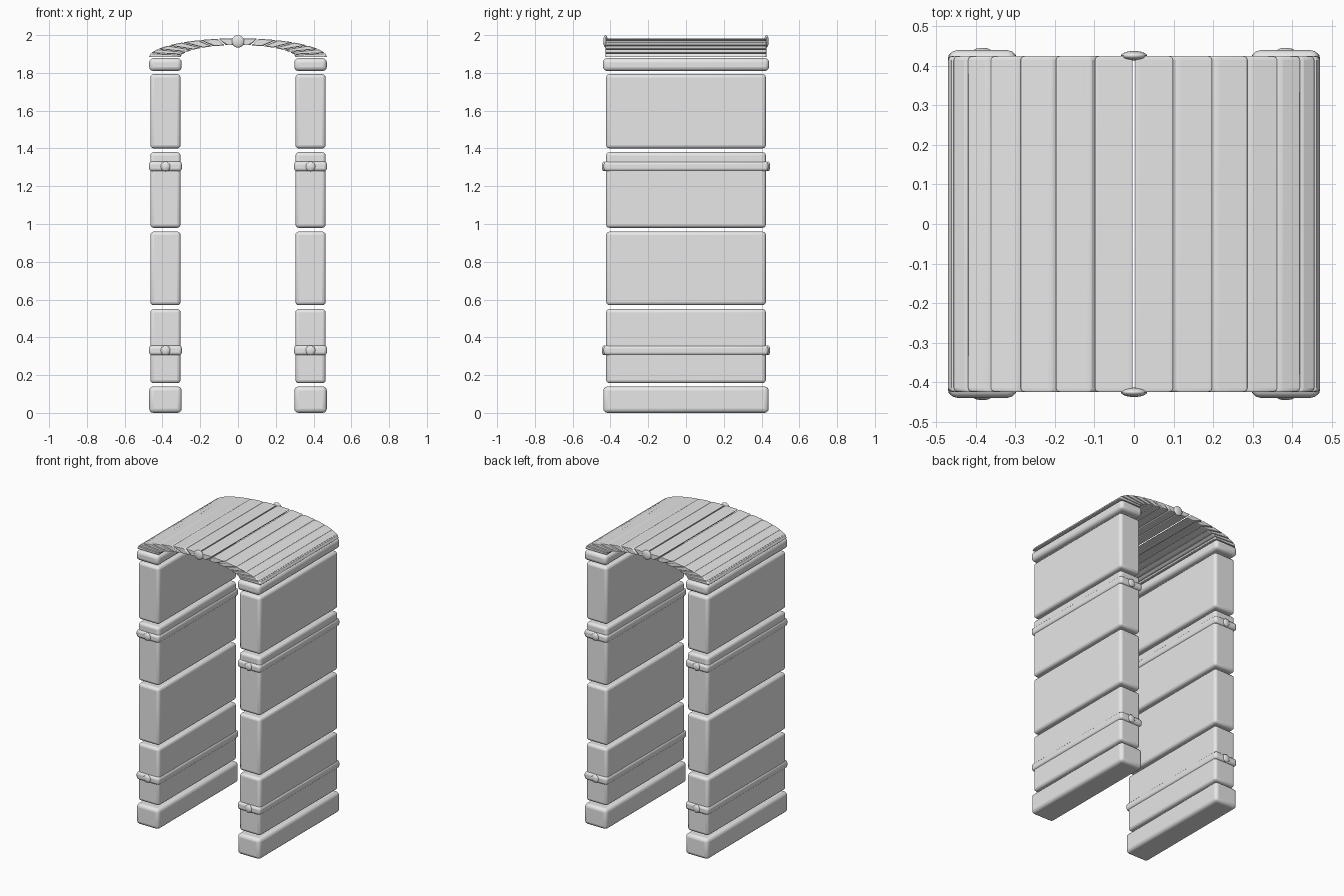
import bpy, bmesh, math

cube = bpy.data.objects.get("Cube")
if cube:
    bpy.data.objects.remove(cube, do_unlink=True)

stone = bpy.data.materials.new("grey stone")
stone.use_nodes = True
GREY = (0.8, 0.8, 0.8, 1)
stone.diffuse_color = GREY
stone.node_tree.nodes["Principled BSDF"].inputs["Base Color"].default_value = GREY


def finish(name, bm, bevel=0.0):
    bmesh.ops.recalc_face_normals(bm, faces=bm.faces)
    mesh = bpy.data.meshes.new(name)
    bm.to_mesh(mesh)
    bm.free()
    mesh.materials.append(stone)
    obj = bpy.data.objects.new(name, mesh)
    bpy.context.collection.objects.link(obj)
    bpy.ops.object.select_all(action="DESELECT")
    obj.select_set(True)
    bpy.context.view_layer.objects.active = obj
    if bevel:
        mod = obj.modifiers.new("rounded edges", "BEVEL")
        mod.width = bevel
        mod.segments = 3
    bpy.ops.object.shade_smooth_by_angle(angle=math.radians(35))
    return obj


def slab(name, x, width, depth, bottom, top, bevel):
    bm = bmesh.new()
    bmesh.ops.create_cube(bm, size=1)
    bmesh.ops.scale(bm, vec=(width, depth, top - bottom), verts=bm.verts)
    obj = finish(name, bm, bevel)
    obj.location = (x, 0, (bottom + top) / 2)
    return obj


def stud(name, x, y, z, radius, depth):
    bm = bmesh.new()
    bmesh.ops.create_uvsphere(bm, u_segments=20, v_segments=12, radius=radius)
    bmesh.ops.scale(bm, vec=(1, depth / radius, 1), verts=bm.verts)
    obj = finish(name, bm)
    obj.location = (x, y, z)
    return obj


# Two pillars of stacked blocks, with bands and studs
BLOCKS = [(0.157, 0.55), (0.57, 0.96), (0.98, 1.38), (1.40, 1.793)]
BANDS = {"lower": 0.331, "upper": 1.305}
for side, sign in (("left", 1), ("right", -1)):
    x = 0.384 * sign
    slab(f"{side}_base", x, 0.172, 0.876, 0, 0.14, 0.022)
    for i, (bottom, top) in enumerate(BLOCKS):
        slab(f"{side}_block_{i + 1}", x, 0.16, 0.846, bottom, top, 0.018)
    slab(f"{side}_cap", x, 0.172, 0.88, 1.81, 1.878, 0.022)
    for level, z in BANDS.items():
        slab(f"{side}_{level}_band", x, 0.174, 0.872, z - 0.026, z + 0.026, 0.016)
        for end, y in (("front", -0.434), ("back", 0.434)):
            stud(f"{side}_{level}_{end}_stud", x, y, z, 0.026, 0.012)

# Flattened arch of wedge stones, rounded before it is flattened
INNER, OUTER, COUNT, DEPTH = 0.305, 0.472, 14, 0.85
GAP = 0.004
for i in range(COUNT):
    start, end = math.pi * i / COUNT, math.pi * (i + 1) / COUNT
    bm = bmesh.new()
    ring = []
    for angle, shift in ((start, GAP), (end, -GAP)):
        pair = [(r * math.cos(angle) - shift * math.sin(angle),
                 r * math.sin(angle) + shift * math.cos(angle))
                for r in (INNER, OUTER)]
        ring += pair if shift > 0 else pair[::-1]
    face = bm.faces.new([bm.verts.new((px, -DEPTH / 2, pz)) for px, pz in ring])
    extruded = bmesh.ops.extrude_face_region(bm, geom=[face])["geom"]
    bmesh.ops.translate(bm, vec=(0, DEPTH, 0),
                        verts=[v for v in extruded if isinstance(v, bmesh.types.BMVert)])
    stone_piece = finish(f"arch_stone_{i + 1}", bm, 0.01)
    stone_piece.location.z = 1.882
    stone_piece.scale.z = 0.215

# Round bosses at the crown of the arch
for end, y in (("front", -0.426), ("back", 0.426)):
    stud(f"{end}_crown_boss", 0, y, 1.967, 0.033, 0.012)
